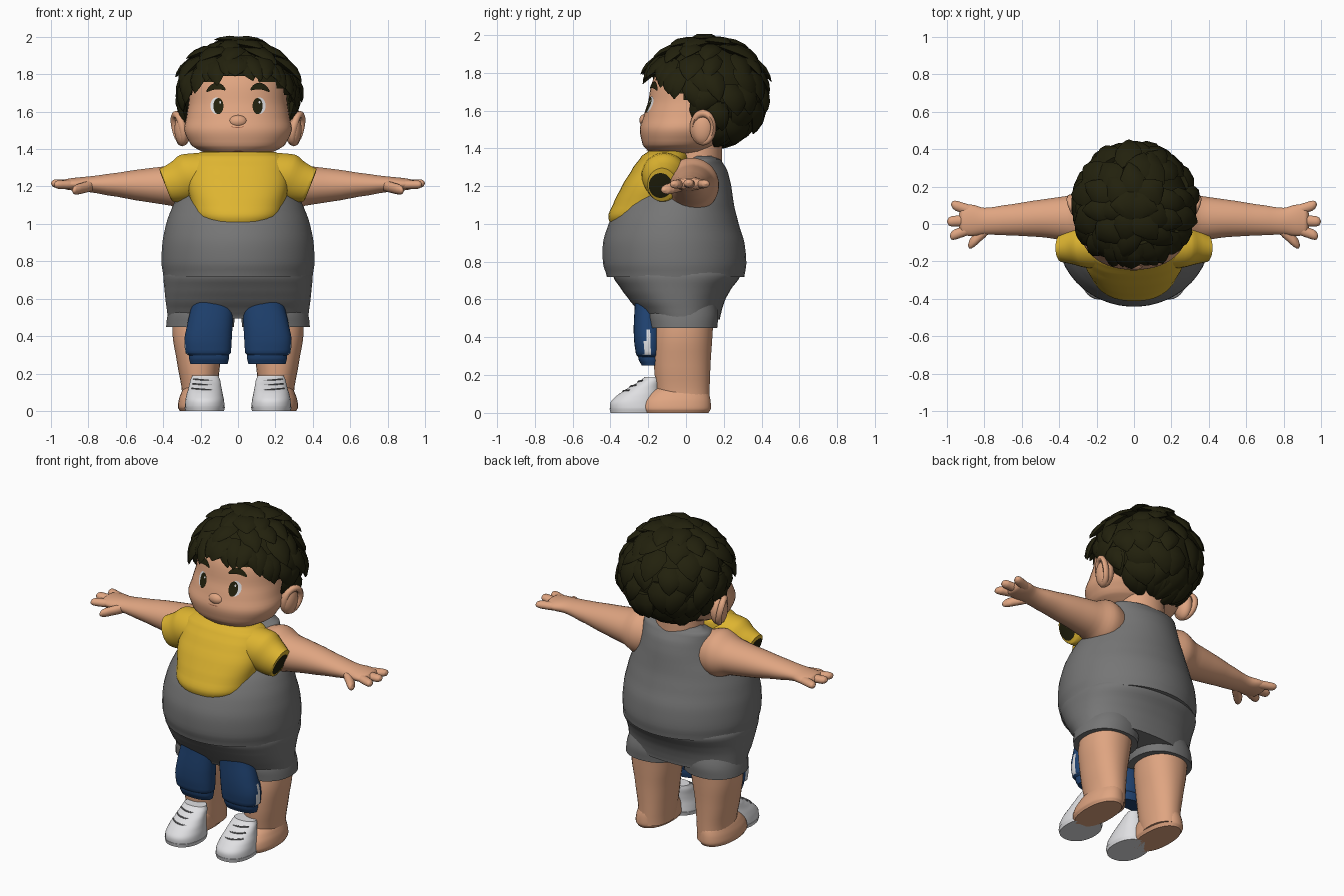
import bpy, bmesh, math, random
from mathutils import Vector
from mathutils.bvhtree import BVHTree

random.seed(4)
if "Cube" in bpy.data.objects:
    bpy.data.objects.remove(bpy.data.objects["Cube"])


def material(name, r, g, b):
    m = bpy.data.materials.new(name)
    m.use_nodes = True
    m.diffuse_color = (r, g, b, 1)
    node = m.node_tree.nodes["Principled BSDF"]
    node.inputs["Base Color"].default_value = (r, g, b, 1)
    node.inputs["Roughness"].default_value = 0.8
    return m


skin = material("skin", 0.74, 0.375, 0.22)
grey = material("grey cloth", 0.18, 0.18, 0.18)
yellow = material("yellow cloth", 0.73, 0.46, 0.03)
blue = material("blue cloth", 0.014, 0.055, 0.165)
white = material("white", 0.74, 0.74, 0.76)
dark = material("dark hair", 0.016, 0.015, 0.004)
lace_grey = material("lace grey", 0.22, 0.22, 0.23)
lip = material("lip brown", 0.30, 0.11, 0.06)


def finish(bm, name, mats, mirror=False):
    bmesh.ops.recalc_face_normals(bm, faces=bm.faces)
    me = bpy.data.meshes.new(name)
    bm.to_mesh(me)
    bm.free()
    ob = bpy.data.objects.new(name, me)
    bpy.context.collection.objects.link(ob)
    for m in mats:
        me.materials.append(m)
    if mirror:
        ob.modifiers.new("Mirror", 'MIRROR').use_mirror_merge = False
    bpy.ops.object.select_all(action='DESELECT')
    ob.select_set(True)
    bpy.context.view_layer.objects.active = ob
    bpy.ops.object.shade_smooth_by_angle(angle=math.radians(50))
    return ob


def smooth_keys(keys, steps):
    """Interpolate the key sections with a soft spline."""
    out = []
    for i in range(len(keys) - 1):
        p = [Vector(keys[max(0, min(len(keys) - 1, i + k))]) for k in (-1, 0, 1, 2)]
        for j in range(steps):
            t = j / steps
            m0, m1 = (p[2] - p[0]) * 0.4, (p[3] - p[1]) * 0.4
            m0[0] = m1[0] = p[2][0] - p[1][0]
            out.append(p[1] * (2*t**3 - 3*t*t + 1) + m0 * (t**3 - 2*t*t + t)
                       + p[2] * (3*t*t - 2*t**3) + m1 * (t**3 - t*t))
    return out + [Vector(keys[-1])]


def loft(name, mats, keys, axis='Z', n=32, power=2.0, mirror=False, slant=0, end=0):
    """Sections: position on axis, centre (x y or y z), radii."""
    bm = bmesh.new()
    rings = []
    for t, c1, c2, r1, r2 in smooth_keys(keys, 4):
        ring = []
        for i in range(n):
            a = 2 * math.pi * (i + 0.5) / n
            c, s = math.cos(a), math.sin(a)
            u = c1 + r1 * math.copysign(abs(c) ** (2 / power), c)
            v = c2 + r2 * math.copysign(abs(s) ** (2 / power), s)
            ring.append(bm.verts.new((u, v, t) if axis == 'Z' else (t + (v - c2) * slant, u, v)))
        rings.append(ring)
    for a, b in zip(rings, rings[1:]):
        for i in range(n):
            bm.faces.new((a[i], a[(i + 1) % n], b[(i + 1) % n], b[i]))
    bm.faces.new(rings[0])
    bm.faces.new(rings[-1]).material_index = end
    return finish(bm, name, mats, mirror)


# Torso clothing
loft("tank_top", [grey], [(.72, 0, -.055, .40, .365), (.79, 0, -.06, .41, .38), (.9, 0, -.065, .405, .375),
     (1, 0, -.065, .385, .345), (1.1, 0, -.05, .348, .305), (1.2, 0, -.01, .285, .25),
     (1.28, 0, .03, .25, .19), (1.34, 0, .085, .22, .1), (1.36, 0, .09, .17, .06)], n=48)
loft("shorts_hips", [grey], [(.495, 0, -.02, .376, .2), (.53, 0, -.028, .38, .215), (.59, 0, -.045, .388, .25),
     (.65, 0, -.052, .394, .288), (.72, 0, -.05, .40, .335), (.76, 0, -.05, .39, .33)], n=48, power=2.25)
loft("shorts_legs", [grey], [(.45, .203, -.012, .182, .178), (.52, .195, -.015, .18, .186), (.62, .18, -.02, .16, .17)],
     power=2.2, mirror=True)

# Short-sleeved shirt front
loft("shirt", [yellow, dark], [(.98, 0, -.2, .18, .195), (1.04, 0, -.19, .235, .222), (1.1, 0, -.18, .25, .208),
     (1.2, 0, -.165, .27, .175), (1.3, 0, -.13, .265, .15), (1.36, 0, -.11, .25, .125),
     (1.385, 0, -.1, .2, .1), (1.387, 0, -.1, .15, .08)], power=2.4, n=40, end=1)
loft("sleeves", [yellow, dark], [(.15, -.115, 1.255, .125, .125), (.26, -.115, 1.25, .118, .12),
     (.33, -.118, 1.22, .097, .102), (.385, -.127, 1.207, .077, .088), (.388, -.135, 1.203, .062, .066)],
     'X', mirror=True, slant=.4, end=1)

# Legs and bare feet
loft("legs", [skin], [(.02, .21, -.005, .095, .13), (.1, .205, -.015, .095, .14), (.25, .21, -.02, .115, .15),
     (.4, .21, -.015, .14, .155), (.56, .2, 0, .15, .15)], mirror=True, power=2.2)
loft("feet", [skin], [(0, .222, -.055, .09, .175), (.02, .222, -.055, .1, .187), (.06, .22, -.052, .097, .183),
     (.1, .213, -.04, .09, .163), (.14, .207, -.025, .075, .125)], mirror=True, power=2.2)

# Trousers with cuffs and a side stripe
trousers = loft("trousers", [blue, white], [(.295, .158, -.193, .105, .06), (.31, .16, -.195, .122, .07),
     (.38, .16, -.198, .127, .077), (.46, .15, -.2, .122, .077), (.6, .13, -.196, .112, .074)],
     mirror=True, power=2.3)
for f in trousers.data.polygons:
    front = -.225 if f.center.z < .38 else -.206
    if f.center.x > .25 and front < f.center.y < -.19 and .305 < f.center.z < .45:
        f.material_index = 1
loft("trouser_cuffs", [blue], [(.25, .155, -.185, .1, .05), (.28, .155, -.19, .107, .06), (.31, .156, -.193, .107, .062)],
     mirror=True, power=2.4)

# Shoes with laces
loft("shoes", [white], [(.008, .178, -.265, .1, .13), (.02, .178, -.265, .106, .137), (.055, .178, -.265, .104, .135),
     (.09, .178, -.25, .097, .118), (.13, .176, -.22, .087, .09), (.165, .175, -.19, .08, .062),
     (.19, .175, -.175, .07, .045)], mirror=True, power=2.2)
loft("shoe_soles", [white], [(0, .178, -.265, .104, .135), (.022, .178, -.265, .109, .14)], mirror=True, power=2.2)
for z, cy, r1, r2 in [(.115, -.232, .091, .1), (.14, -.211, .085, .082), (.165, -.19, .08, .062)]:
    for side in (-1, 1):
        curve = bpy.data.curves.new("shoe_lace", 'CURVE')
        curve.dimensions = '3D'
        curve.bevel_depth = .004
        curve.bevel_resolution = 1
        spline = curve.splines.new('POLY')
        spline.points.add(8)
        for i, p in enumerate(spline.points):
            a = math.radians(-50 + 100 * i / 8)
            p.co = (side * (.177 + r1 * math.sin(a)), cy - (r2 + .002) * math.cos(a),
                    z + .008 * math.sin(a), 1)
        curve.materials.append(lace_grey)
        bpy.context.collection.objects.link(bpy.data.objects.new("shoe_lace", curve))

# Arms, fingers and thumbs
loft("arms", [skin], [(.16, .03, 1.2, .12, .12), (.27, .03, 1.205, .145, .145), (.36, .03, 1.205, .12, .108),
     (.5, .03, 1.207, .1, .088), (.7, .02, 1.21, .08, .057), (.8, .015, 1.212, .072, .042),
     (.87, .02, 1.212, .084, .035), (.92, .018, 1.212, .075, .028), (.935, .018, 1.212, .04, .014)], 'X', mirror=True)
for name, x0, y0, x1, y1, z1, r0 in [("outer_fingers", .85, .065, .978, .105, 1.212, .03),
                                     ("middle_fingers", .88, .02, 1, .013, 1.217, .03),
                                     ("fore_fingers", .87, -.025, .985, -.065, 1.21, .03),
                                     ("thumbs", .76, -.005, .888, -.115, 1.178, .037)]:
    keys = []
    for t, r in ((0, 1), (.4, 1), (.8, .93), (.93, .67), (1, .13)):
        keys.append((x0 + (x1 - x0) * t, y0 + (y1 - y0) * t, 1.21 + (z1 - 1.21) * t, r0 * r, r0 * r * .8))
    loft(name, [skin], keys, 'X', n=14, mirror=True)

# Head, neck, nose and ears
loft("neck", [skin], [(1.25, 0, .06, .15, .13), (1.33, 0, .06, .145, .13), (1.45, 0, .06, .14, .13)])
head = loft("head", [skin], [(1.365, 0, -.05, .1, .09), (1.385, 0, -.045, .19, .155), (1.42, 0, -.035, .25, .195),
     (1.5, 0, -.015, .288, .23), (1.57, 0, .01, .276, .235), (1.65, 0, .04, .264, .24),
     (1.75, 0, .06, .255, .24), (1.85, 0, .07, .2, .19), (1.92, 0, .08, .1, .1)], n=48, power=2.2)


def ball(name, mat, pos, radii, mirror=False):
    bm = bmesh.new()
    bmesh.ops.create_uvsphere(bm, u_segments=24, v_segments=14, radius=1)
    for v in bm.verts:
        v.co = Vector(pos) + Vector([a * b for a, b in zip(v.co, radii)])
    return finish(bm, name, [mat], mirror)


ball("nose", skin, (0, -.215, 1.548), (.05, .032, .034))
ball("ears", skin, (.295, .09, 1.505), (.045, .062, .088), True)
bm = bmesh.new()
ear = []
for i in range(24):
    a = math.pi * i / 12
    ear.append([])
    for j in range(8):
        b = math.pi * j / 4
        reach = 1 + .27 * math.sin(b)
        ear[i].append(bm.verts.new((.315 + .02 * math.cos(a) + .016 * math.sin(a) + .02 * math.cos(b),
                                    .09 + .055 * reach * math.cos(a), 1.51 + .075 * reach * math.sin(a))))
for i in range(24):
    for j in range(8):
        bm.faces.new((ear[i][j], ear[i][j-7], ear[(i+1) % 24][j-7], ear[(i+1) % 24][j]))
finish(bm, "ear_rims", [skin], True)

# Face details laid onto the head surface
tree = BVHTree.FromPolygons([v.co for v in head.data.vertices], [list(p.vertices) for p in head.data.polygons])


def decal(name, mat, cx, cz, a, b, bend=0, lift=.004, tilt=0):
    bm = bmesh.new()
    rings = []
    for r in (.05, .5, 1):
        ring = []
        for i in range(24):
            t = 2 * math.pi * i / 24
            dx = a * r * math.cos(t)
            x, z = cx + dx, cz + b * r * math.sin(t) - bend * dx * dx + tilt * dx
            hit = tree.ray_cast(Vector((x, -1, z)), Vector((0, 1, 0)))[0]
            ring.append(bm.verts.new((x, hit.y - lift, z)))
        rings.append(ring)
    bm.faces.new(rings[0])
    for p, q in zip(rings, rings[1:]):
        for i in range(24):
            bm.faces.new((p[i], p[(i+1) % 24], q[(i+1) % 24], q[i]))
    finish(bm, name, [mat])


for side, label in ((1, "left"), (-1, "right")):
    decal(label + "_eye_white", white, side * .115, 1.632, .033, .044)
    decal(label + "_iris", dark, side * .105, 1.63, .027, .043, lift=.007)
    decal(label + "_eye_glint", white, side * .105 + .01, 1.65, .005, .007, lift=.009)
    decal(label + "_eyebrow", dark, side * .118, 1.737, .052, .018, bend=9, lift=.009, tilt=-side * .1)
decal("mouth", lip, 0, 1.388, .03, .004)
decal("nose_crease", lip, -.003, 1.516, .034, .0025, bend=-3, lift=.005)

# Hair: a cap and overlapping pointed tufts that follow it
centre, radii = Vector((0, .1, 1.69)), Vector((.295, .295, .265))


def on_skull(polar, around, scale):
    d = Vector((math.sin(polar) * math.sin(around), -math.sin(polar) * math.cos(around), math.cos(polar)))
    return centre + Vector([a * b * scale for a, b in zip(d, radii)])


def hairline(around):
    return max(1.385, 1.55 + .22 * math.cos(around))


bm = bmesh.new()
bmesh.ops.create_uvsphere(bm, u_segments=32, v_segments=24, radius=1)
for v in bm.verts:
    v.co = centre + Vector([a * b for a, b in zip(v.co, radii)])
low = [f for f in bm.faces if f.calc_center_median().z <
       hairline(math.atan2(f.calc_center_median().x, .1 - f.calc_center_median().y)) + .03]
bmesh.ops.delete(bm, geom=low, context='FACES')
finish(bm, "hair_cap", [dark])

bm = bmesh.new()


def tuft(polar, around, length, width, flare):
    rings = []
    swirl = random.uniform(-.25, .25)
    for t, w in ((0, .6), (.3, 1), (.6, .85), (.85, .45), (1, .03)):
        p, a = polar + length * t, around + swirl * t
        mid = on_skull(p, a, 1.02 + flare * t)
        out = (mid - centre).normalized()
        side = Vector((math.cos(a), math.sin(a), 0))
        rings.append([bm.verts.new(mid + side * width * w * math.cos(k * math.pi / 3)
                      + out * .028 * w * math.sin(k * math.pi / 3)) for k in range(6)])
    for p, q in zip(rings, rings[1:]):
        for i in range(6):
            bm.faces.new((p[i], p[(i+1) % 6], q[(i+1) % 6], q[i]))
    bm.faces.new(rings[0])
    bm.faces.new(rings[-1])


for row in range(8):
    polar = -.25 + row * .33
    count = 4 + int(11 * math.sin(max(.05, min(polar + .2, 2.2))))
    for i in range(count):
        around = 2 * math.pi * (i + .5 * (row % 2)) / count + random.uniform(-.15, .15)
        length = random.uniform(.5, .65)
        if on_skull(polar + length, around, 1).z > hairline(around):
            tuft(polar, around, length, random.uniform(.06, .09), random.uniform(.07, .2))
for i in range(24):
    around = 2 * math.pi * i / 24
    drop = (hairline(around) + random.uniform(-.02, .015) - centre.z) / radii.z
    end = math.acos(max(-.97, min(1, drop)))
    tuft(end - .6, around, .6, .062, random.uniform(.06, .12) + .07 * max(0, math.cos(around)))
finish(bm, "hair_tufts", [dark])
